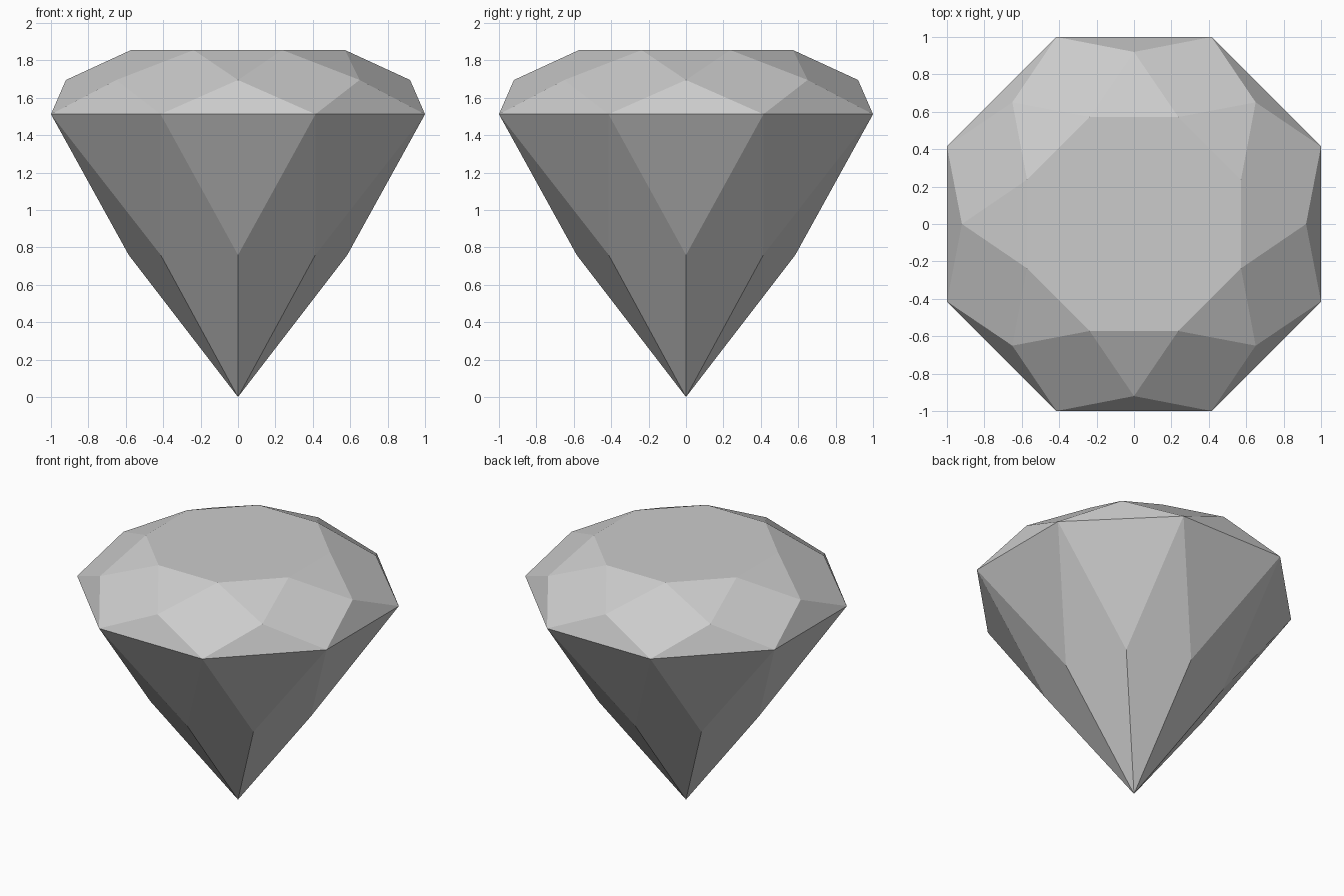
import bpy, bmesh
from math import cos, sin, pi

cube = bpy.data.objects.get("Cube")
if cube:
    bpy.data.objects.remove(cube, do_unlink=True)

SIDES = 8
STEP = 2 * pi / SIDES
APOTHEM = cos(STEP / 2)

# Single stone colour
stone = bpy.data.materials.new("grey_stone")
stone.use_nodes = True
colour = (0.6, 0.6, 0.6, 1)
stone.diffuse_color = colour
stone.node_tree.nodes["Principled BSDF"].inputs["Base Color"].default_value = colour

bm = bmesh.new()


def ring(radius, z, offset):
    """Ring of vertices, turned by a fraction of one side."""
    return [bm.verts.new((radius * cos((i + offset) * STEP),
                          radius * sin((i + offset) * STEP), z))
            for i in range(SIDES)]


# Rings from the table down to the tip
table = ring(0.572 / APOTHEM, 1.855, 0.5)
crown = ring(0.92, 1.695, 0)
girdle = ring(1 / APOTHEM, 1.512, 0.5)
pavilion = ring(0.584, 0.759, 0)
tip = bm.verts.new((0, 0, 0))

# Facets
bm.faces.new(table)
for i in range(SIDES):
    n = (i + 1) % SIDES
    bm.faces.new((table[i - 1], crown[i], table[i]))                # star facet
    bm.faces.new((table[i], crown[i], girdle[i], crown[n]))         # crown kite
    bm.faces.new((crown[i], girdle[i - 1], girdle[i]))              # upper girdle facet
    bm.faces.new((girdle[i - 1], pavilion[i], girdle[i]))           # lower girdle facet
    bm.faces.new((girdle[i], pavilion[i], tip, pavilion[n]))        # pavilion kite

bmesh.ops.recalc_face_normals(bm, faces=bm.faces)
mesh = bpy.data.meshes.new("cut_gem")
bm.to_mesh(mesh)
bm.free()
mesh.materials.append(stone)
gem = bpy.data.objects.new("cut_gem", mesh)
bpy.context.collection.objects.link(gem)
